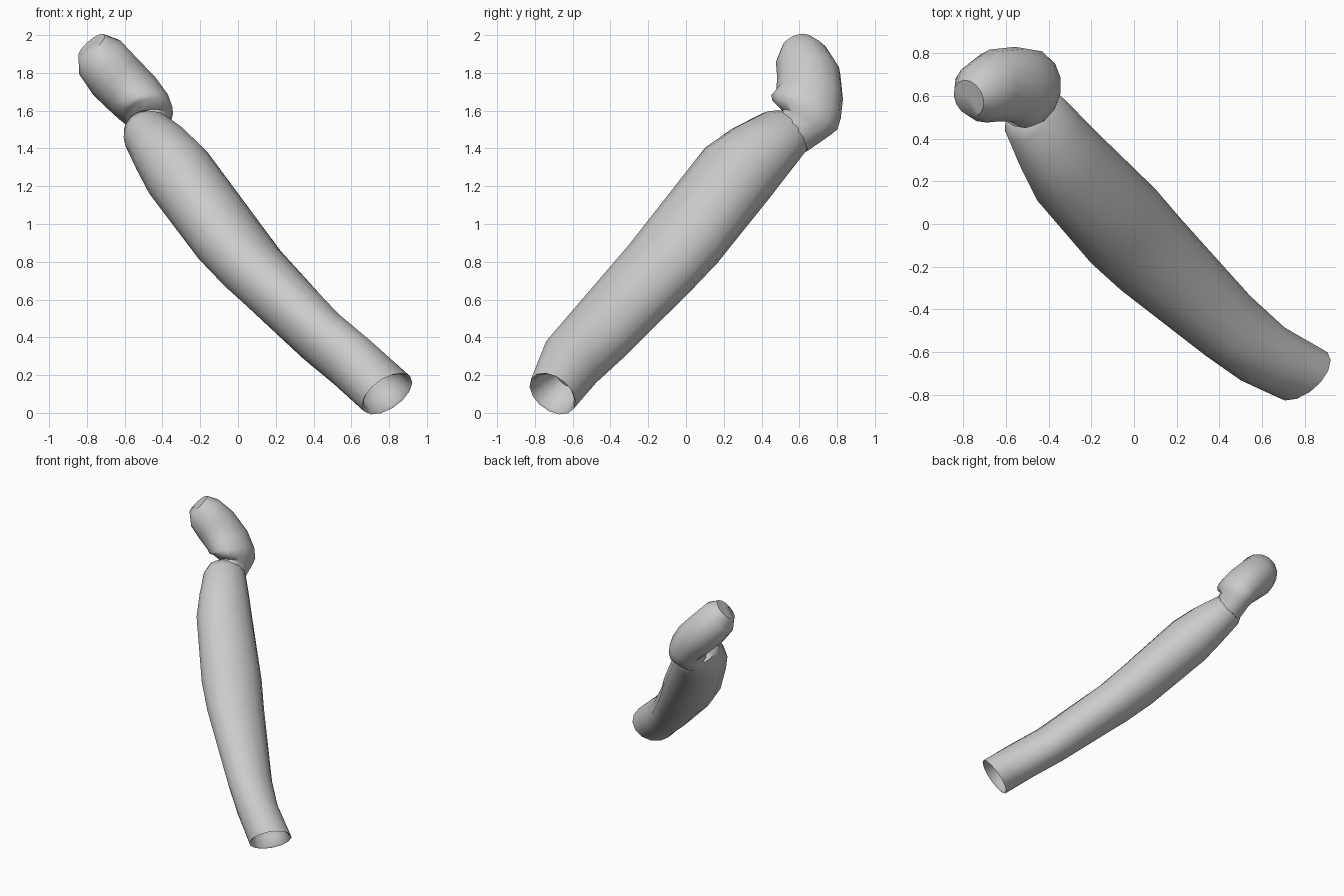
import bpy, bmesh, math
from mathutils import Vector

if "Cube" in bpy.data.objects:
    bpy.data.objects.remove(bpy.data.objects["Cube"])

N = 14
D = Vector((-.5535, .5535, .6235))   # long axis of the tube
U = Vector((.7071, .7071, 0))
V = Vector((.441, -.441, .7815))


def tube_ring(a, u, n1, n2, grow=1.02):
    """Tilted ellipse fitted to its extents in three directions."""
    cu, hu = (u[0] + u[1]) / 2, (u[1] - u[0]) / 2 * grow
    m1, h1 = (n1[0] + n1[1]) / 2, (n1[1] - n1[0]) / 2 * grow
    m2, h2 = (n2[0] + n2[1]) / 2, (n2[1] - n2[0]) / 2 * grow
    cv = (m1 + m2) / 1.7
    cu = (cu + (m1 - m2) / 1.058) / 2
    A = hu * hu
    B = ((h1 * h1 + h2 * h2) / 2 - .28 * A) / .72
    C = (h1 * h1 - h2 * h2) / 1.8
    l11 = math.sqrt(A)
    l21 = C / l11
    l22 = math.sqrt(max(B - l21 * l21, .005))
    c = D * ((a - .293 * cv) / .834) + U * cu + V * cv
    return [c + U * (l11 * math.cos(t)) + V * (l21 * math.cos(t) + l22 * math.sin(t))
            for t in (2 * math.pi * i / N for i in range(N))]


def bend_ring(c, n, rx, ry):
    """Ellipse at c facing n; phase matches the tube rings."""
    c, n = Vector(c), Vector(n).normalized()
    back = (Vector((0, 1, 0)) - n * n.y).normalized()
    side = back.cross(n)
    return [c + side * (rx * math.cos(t)) + back * (ry * math.sin(t))
            for t in (2 * math.pi * i / N - math.pi / 4 - math.pi / 2 + 3 * math.pi / 4 + math.pi / 4
                      for i in range(N))]


def shrink(ring, k, offset):
    c = sum(ring, Vector()) / N
    return [c + (p - c) * k + offset for p in ring]


def loft(name, rings):
    bm = bmesh.new()
    rows = [[bm.verts.new(p) for p in r] for r in rings]
    for r0, r1 in zip(rows, rows[1:]):
        # align the start of each ring to avoid twisting
        k = min(range(N), key=lambda s: sum((r0[i].co - r1[(i + s) % N].co).length for i in range(N)))
        r1[:] = r1[k:] + r1[:k]
        for i in range(N):
            j = (i + 1) % N
            bm.faces.new((r0[i], r0[j], r1[j], r1[i]))
    for row in (rows[0], rows[-1]):
        mid = bm.verts.new(sum((v.co for v in row), Vector()) / N)
        for i in range(N):
            bm.faces.new((row[i], row[(i + 1) % N], mid))
    bmesh.ops.recalc_face_normals(bm, faces=bm.faces)
    me = bpy.data.meshes.new(name)
    bm.to_mesh(me)
    bm.free()
    ob = bpy.data.objects.new(name, me)
    bpy.context.collection.objects.link(ob)
    bpy.context.view_layer.objects.active = ob
    ob.select_set(True)
    bpy.ops.object.shade_smooth_by_angle(angle=math.radians(55))
    ob.select_set(False)
    return ob


# long tube: position, then extents across three directions
stations = [
    (-.42, (-.10, .21), (.51, .81), (.46, .73)),
    (-.20, (-.155, .16), (.478, .775), (.47, .807)),
    (.0, (-.19, .15), (.446, .743), (.45, .81)),
    (.5, (-.257, .17), (.395, .736), (.415, .815)),
    (.7, (-.26, .19), (.385, .75), (.411, .83)),
    (1.145, (-.226, .19), (.414, .789), (.436, .86)),
    (1.30, (-.18, .19), (.45, .78), (.446, .82)),
    (1.45, (-.12, .19), (.49, .75), (.455, .757)),
]
tube = [tube_ring(*s) for s in stations]
# hollow at the lower end
hollow = [shrink(tube[0], .55, D * .15), shrink(tube[0], .82, D * .08), shrink(tube[0], .9, D * .01)]
# rounded shoulder at the upper end
loft("long_tube", hollow + tube + [shrink(tube[-1], .7, D * .06)])

# bent end piece: neck, folded cuff, elbow and rounded tip
loft("bent_end", [bend_ring(*r) for r in [
    ((-.46, .55, 1.46), (-.3, .6, .7), .11, .12),
    ((-.465, .635, 1.535), (-.2, .5, .85), .115, .14),
    ((-.475, .63, 1.58), (-.2, .42, .9), .135, .19),
    ((-.50, .635, 1.62), (-.4, .3, .85), .145, .195),
    ((-.555, .655, 1.685), (-.6, .1, .8), .15, .178),
    ((-.655, .65, 1.785), (-.68, -.1, .7), .152, .17),
    ((-.73, .61, 1.88), (-.6, -.3, .7), .142, .142),
    ((-.775, .59, 1.945), (-.6, -.3, .7), .09, .09),
]])
